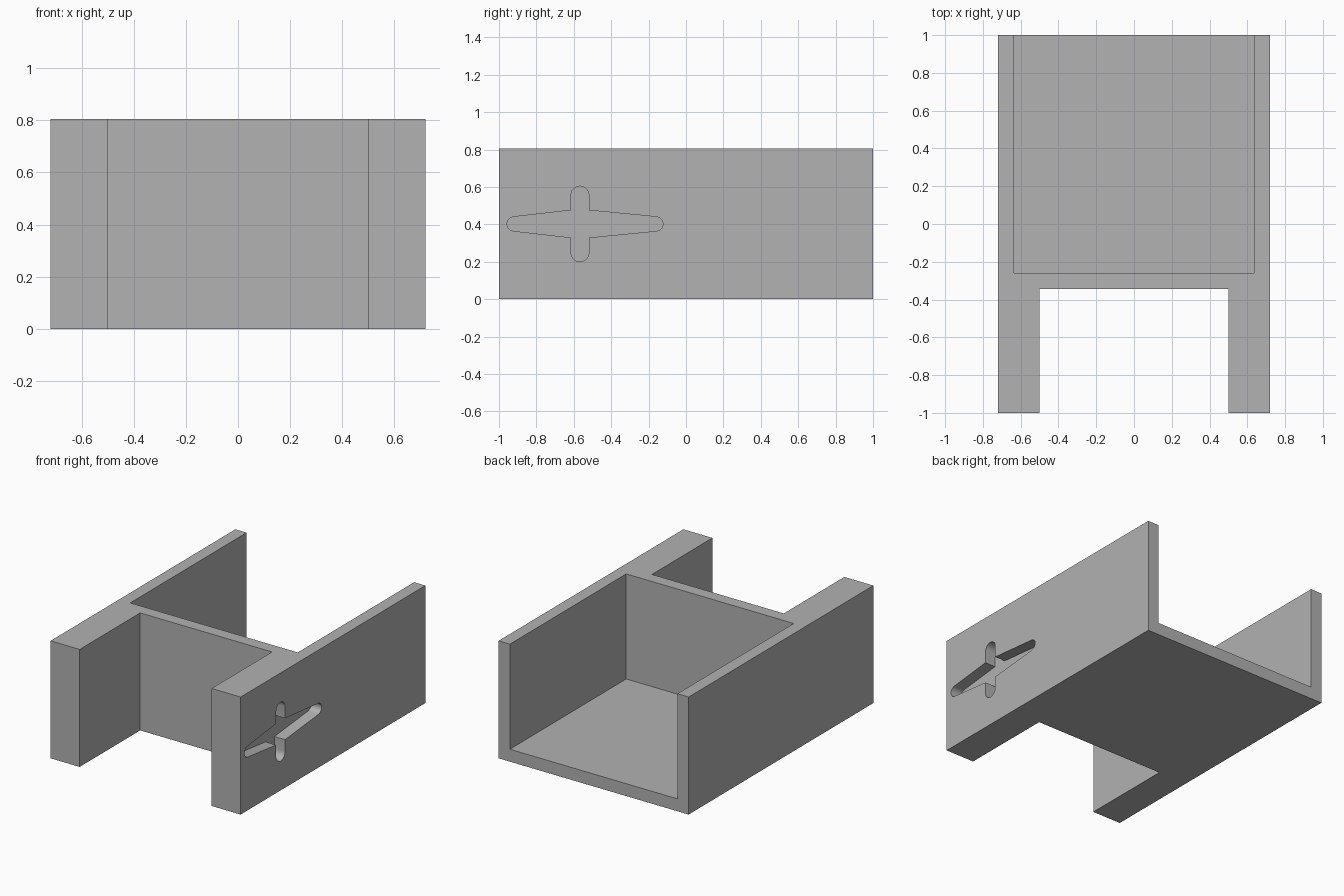
import bpy, bmesh
from math import cos, sin, radians
from mathutils import Vector

cube = bpy.data.objects.get("Cube")
if cube:
    bpy.data.objects.remove(cube, do_unlink=True)

HALF_W, HEIGHT, WALL = 0.72, 0.805, 0.085

grey = bpy.data.materials.new("plain grey")
grey.use_nodes = True
colour = (0.445, 0.445, 0.445, 1)
grey.diffuse_color = colour
grey.node_tree.nodes["Principled BSDF"].inputs["Base Color"].default_value = colour


def prism(name, outline, direction):
    """Extrude a closed 3D outline along a direction."""
    bm = bmesh.new()
    face = bm.faces.new([bm.verts.new(p) for p in outline])
    ext = bmesh.ops.extrude_face_region(bm, geom=[face])
    moved = [g for g in ext["geom"] if isinstance(g, bmesh.types.BMVert)]
    bmesh.ops.translate(bm, verts=moved, vec=Vector(direction))
    bmesh.ops.recalc_face_normals(bm, faces=bm.faces)
    mesh = bpy.data.meshes.new(name)
    bm.to_mesh(mesh)
    bm.free()
    mesh.materials.append(grey)
    obj = bpy.data.objects.new(name, mesh)
    bpy.context.collection.objects.link(obj)
    return obj


def cut(target, cutter):
    """Subtract the cutter, apply, and discard it."""
    mod = target.modifiers.new("cut", 'BOOLEAN')
    mod.operation, mod.solver, mod.object = 'DIFFERENCE', 'EXACT', cutter
    bpy.context.view_layer.objects.active = target
    bpy.ops.object.modifier_apply(modifier=mod.name)
    bpy.data.objects.remove(cutter, do_unlink=True)


def arc(cy, cz, r, start, end, steps=10):
    angles = [radians(start + (end - start) * i / steps) for i in range(steps + 1)]
    return [(cy + r * cos(a), cz + r * sin(a)) for a in angles]


# Body: block with two legs reaching forward
half = [(HALF_W, 1), (HALF_W, -1), (0.5, -1), (0.5, -0.345)]
plan = half + [(-x, y) for x, y in reversed(half)]
body = prism("bracket_body", [(x, y, 0) for x, y in plan], (0, 0, HEIGHT))

# Tray: open at the top and back
inner = HALF_W - WALL
tray = [(inner, 1.2), (inner, -0.26), (-inner, -0.26), (-inner, 1.2)]
cut(body, prism("tray_cutter", [(x, y, WALL) for x, y in tray], (0, 0, 1)))

# Cross-shaped pocket: round upright slot and tapering side arms
w, h, r = 0.048, 0.073, 0.038
cross = (arc(0.444 - r, 0, r, -84, 84) + [(w, h)]
         + arc(0, 0.202 - w, w, 0, 180) + [(-w, h)]
         + arc(-0.39 + r, 0, r, 96, 264) + [(-w, -h)]
         + arc(0, -0.202 + w, w, 180, 360) + [(w, -h)])
depth = 0.08
outline = [(HALF_W - depth, y - 0.567, z + HEIGHT / 2) for y, z in cross]
cut(body, prism("cross_cutter", outline, (depth + 0.1, 0, 0)))

# Smooth the rounded slot ends, keep all corners sharp
bpy.ops.object.select_all(action='DESELECT')
body.select_set(True)
bpy.context.view_layer.objects.active = body
bpy.ops.object.shade_smooth_by_angle(angle=radians(30))
